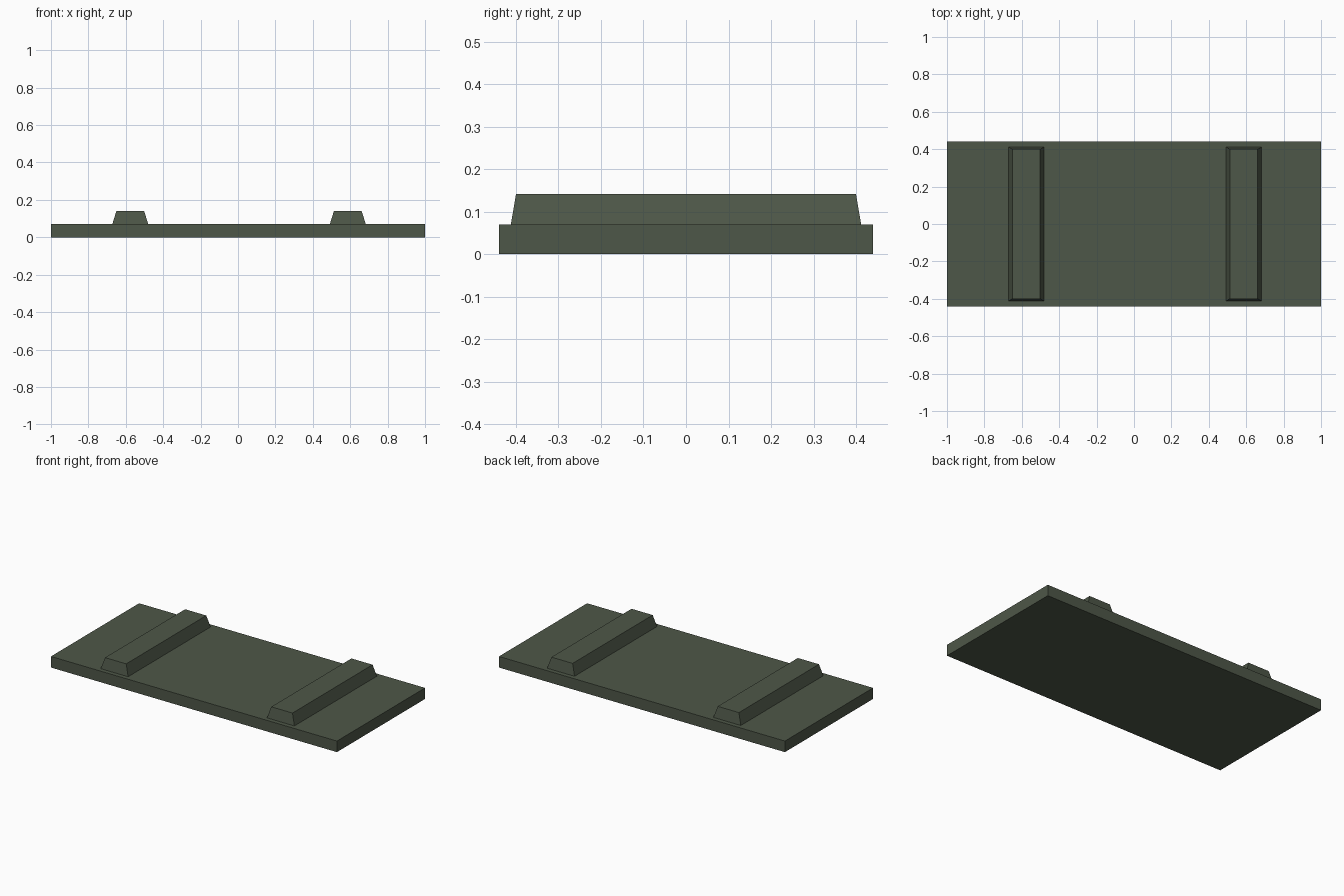
import bpy, bmesh

if "Cube" in bpy.data.objects:
    bpy.data.objects.remove(bpy.data.objects["Cube"])

green = bpy.data.materials.new("dark olive green")
green.diffuse_color = (0.076, 0.095, 0.065, 1)
green.use_nodes = True
green.node_tree.nodes["Principled BSDF"].inputs["Base Color"].default_value = green.diffuse_color


def tapered_box(name, x, z0, z1, base, top):
    """Box centred on (x, 0) with half sizes base at z0 and top at z1."""
    bm = bmesh.new()
    bmesh.ops.create_cube(bm, size=2)
    for v in bm.verts:
        hx, hy = top if v.co.z > 0 else base
        v.co = (x + v.co.x * hx, v.co.y * hy, z1 if v.co.z > 0 else z0)
    mesh = bpy.data.meshes.new(name)
    bm.to_mesh(mesh)
    bm.free()
    mesh.materials.append(green)
    obj = bpy.data.objects.new(name, mesh)
    bpy.context.collection.objects.link(obj)
    return obj


# Flat slab
tapered_box("base_plate", 0, 0, 0.07, (1, 0.44), (1, 0.44))

# Two raised cross ribs with sloping sides
for side, x in (("left", -0.576), ("right", 0.587)):
    tapered_box(side + "_rib", x, 0.07, 0.141, (0.096, 0.412), (0.074, 0.40))
